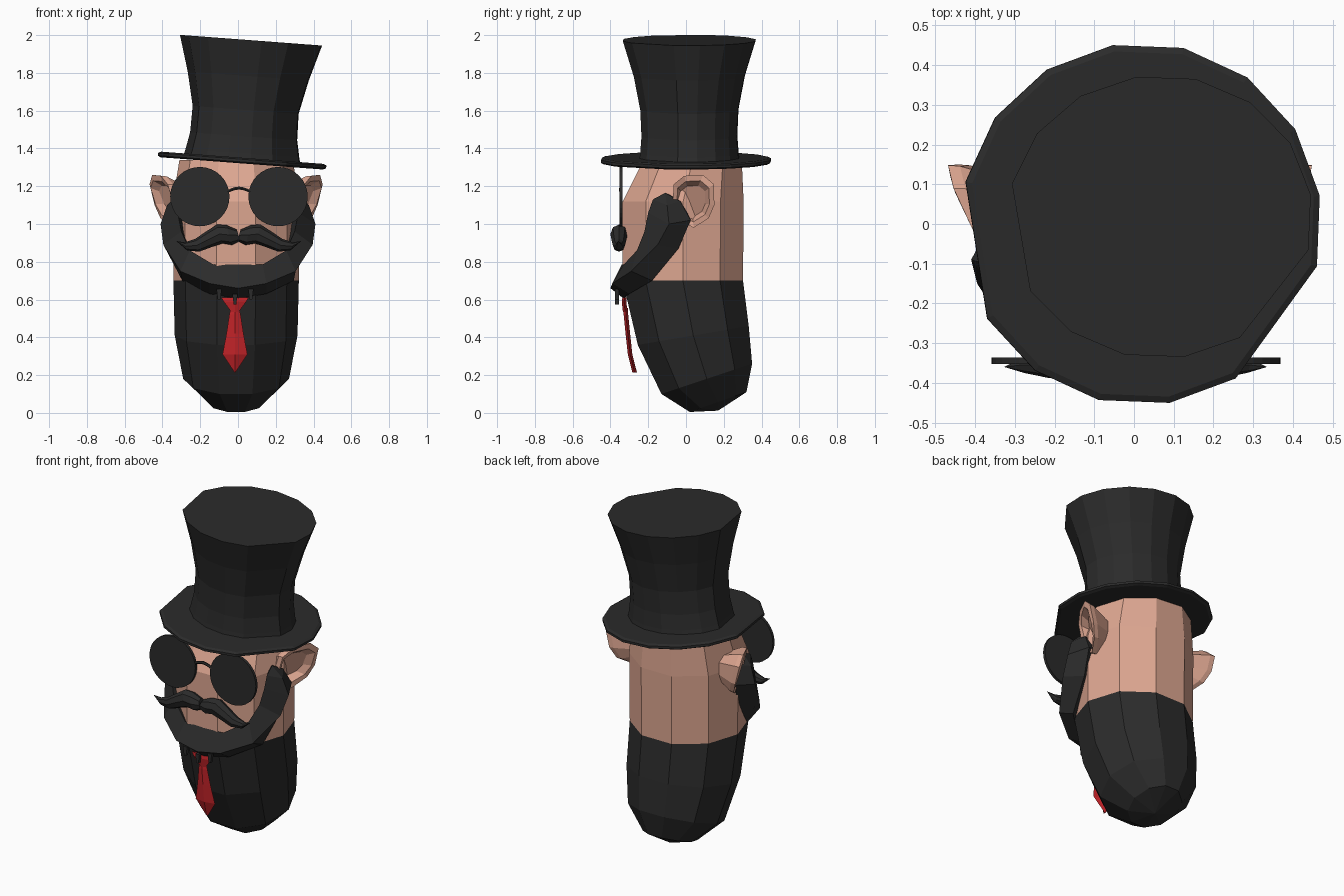
import bpy, bmesh, math
from mathutils import Vector

if "Cube" in bpy.data.objects:
    bpy.data.objects.remove(bpy.data.objects["Cube"])


def material(name, rgb):
    m = bpy.data.materials.new(name)
    m.diffuse_color = (*rgb, 1)
    m.use_nodes = True
    m.node_tree.nodes["Principled BSDF"].inputs["Base Color"].default_value = m.diffuse_color
    return m


BLACK = material("soft black", (0.024, 0.024, 0.024))
SKIN = material("skin", (0.72, 0.38, 0.28))
RED = material("tie red", (0.58, 0.018, 0.023))


def loft(name, rings, mats, cap_start=True, cap_end=True, closed=True):
    """Skin a list of equal-length point rings; one-point rings make tips."""
    bm = bmesh.new()
    vs = [[bm.verts.new(p) for p in r] for r in rings]
    for a, b in zip(vs, vs[1:]):
        n = max(len(a), len(b))
        for i in range(n):
            j = (i + 1) % n
            if len(a) == 1:
                bm.faces.new((a[0], b[i], b[j]))
            elif len(b) == 1:
                bm.faces.new((a[i], a[j], b[0]))
            else:
                bm.faces.new((a[i], a[j], b[j], b[i]))
    if cap_start and len(vs[0]) > 2:
        bm.faces.new(vs[0])
    if cap_end and len(vs[-1]) > 2:
        bm.faces.new(vs[-1])
    bmesh.ops.recalc_face_normals(bm, faces=bm.faces[:])
    me = bpy.data.meshes.new(name)
    bm.to_mesh(me)
    bm.free()
    for m in mats:
        me.materials.append(m)
    ob = bpy.data.objects.new(name, me)
    bpy.context.collection.objects.link(ob)
    return ob


def flip(rings, cx=0.0):
    return [[(2 * cx - p[0], p[1], p[2]) for p in r] for r in rings]


# Body and head: ten-sided tilted rings (z front, z back, y front, y back, half width)
CX = -0.01
levels = [(0.005, 0.11, 0.02, 0.32, 0.15), (0.10, 0.26, -0.13, 0.35, 0.28),
          (0.36, 0.46, -0.255, 0.332, 0.325), (0.70, 0.70, -0.335, 0.302, 0.332),
          (1.12, 1.12, -0.335, 0.305, 0.335), (1.34, 1.34, -0.225, 0.295, 0.30)]
rings = [[(CX, 0.17, 0.012)]]
for zf, zb, yf, yb, rx in levels:
    ring = []
    for k in range(10):
        a = math.radians(18 + 36 * k)
        t = 0.5 - 0.5 * math.cos(a) / math.cos(math.radians(18))
        ring.append((CX + rx * math.sin(a), yf + (yb - yf) * t, zf + (zb - zf) * t))
    rings.append(ring)
body = loft("body_and_head", rings, [BLACK, SKIN])
for p in body.data.polygons:
    p.material_index = 1 if p.center.z > 0.7 else 0

# Ears: flared cups with a recessed middle
outline = [(-0.07, 1.12), (-0.065, 1.21), (-0.01, 1.255), (0.09, 1.26), (0.148, 1.21),
           (0.15, 1.10), (0.12, 1.03), (0.04, 0.98), (-0.03, 1.02)]


def ear_ring(scale, depth, base=None):
    out = []
    for y, z in outline:
        x = 0.32 + 0.45 * (y + 0.07) + 0.25 * (z - 1.05) if base is None else base
        sy, sz = 0.03 + (y - 0.03) * scale, 1.12 + (z - 1.12) * scale
        out.append((CX + x - depth, sy, sz))
    return out


ear = [ear_ring(0.6, 0, 0.27), ear_ring(0.98, 0.03), ear_ring(1, 0),
       ear_ring(0.78, 0.005), ear_ring(0.6, 0.05)]
loft("right_ear", ear, [SKIN])
loft("left_ear", flip(ear, CX), [SKIN])

# Beard: stations from chin to sideburn (upper edge, outer ridge, lower edge)
half = [((0.13, -0.33, 0.785), (0.15, -0.39, 0.685), (0.15, -0.30, 0.63)),
        ((0.255, -0.26, 0.86), (0.305, -0.29, 0.75), (0.295, -0.18, 0.70)),
        ((0.30, -0.22, 0.96), (0.395, -0.15, 0.89), (0.33, -0.04, 0.87)),
        ((0.32, -0.20, 1.06), (0.41, -0.09, 1.00), (0.35, 0.025, 1.02)),
        ((0.32, -0.175, 1.13), (0.375, -0.10, 1.10), (0.33, -0.03, 1.12))]
right = [[a, b, c, (0.75 * (a[0] + c[0]) / 2, (a[1] + c[1]) / 2 + 0.08, (a[2] + c[2]) / 2)]
         for a, b, c in half] + [[(0.31, -0.11, 1.165)]]
chin = [[(0, -0.34, 0.785), (0, -0.40, 0.66), (0, -0.33, 0.605), (0, -0.22, 0.70)]]
loft("beard", flip(right)[::-1] + chin + right, [BLACK])

# Moustache: tapered eight-sided tubes (x, z, half height)
stations = [(0.0, 0.94, 0.03), (0.05, 0.942, 0.053), (0.10, 0.947, 0.05), (0.16, 0.918, 0.042),
            (0.22, 0.887, 0.034), (0.28, 0.882, 0.021)]
tache = []
for x, z, r in stations:
    tache.append([(0.005 + x + 0.3 * r * math.sin(k * math.pi / 4),
                   -0.355 + min(0.045, r * 0.95) * math.cos(k * math.pi / 4),
                   z + r * math.sin(k * math.pi / 4)) for k in range(8)])
tache.append([(0.335, -0.36, 0.91)])
loft("moustache_right", tache, [BLACK])
loft("moustache_left", flip(tache, 0.004), [BLACK])


# Glasses: two dark discs and an arched bridge
def disc(cx, y):
    return [(cx + 0.157 * math.cos(k * math.pi / 16), y, 1.145 + 0.157 * math.sin(k * math.pi / 16))
            for k in range(32)]


for name, cx in (("left_lens", -0.202), ("right_lens", 0.212)):
    loft(name, [disc(cx, -0.353), disc(cx, -0.336)], [BLACK])
bridge = []
for i in range(7):
    t = i / 6
    zc = 1.172 + 0.018 * math.sin(math.pi * t)
    bridge.append([(-0.055 + 0.12 * t, -0.345 + 0.009 * math.cos(k * math.pi / 3),
                    zc + 0.009 * math.sin(k * math.pi / 3)) for k in range(6)])
loft("glasses_bridge", bridge, [BLACK])


# Tie: ridged knot and blade (z, y, half width)
def tie_part(name, rows):
    loft(name, [[(-0.016 - w, y, z), (-0.016, y - 0.012, z), (-0.016 + w, y, z), (-0.016, y + 0.012, z)]
                for z, y, w in rows], [RED])


tie_part("tie_knot", [(0.61, -0.325, 0.072), (0.59, -0.328, 0.06), (0.535, -0.322, 0.02)])
tie_part("tie_blade", [(0.555, -0.318, 0.022), (0.52, -0.318, 0.03), (0.42, -0.308, 0.045),
                       (0.31, -0.296, 0.066), (0.215, -0.272, 0.003)])

# Small tufts hanging under the chin
for i, (x, z) in enumerate(((-0.10, 0.625), (-0.016, 0.60), (0.068, 0.625))):
    loft("chin_tuft_%d" % i, [[(x + sx * w, -0.365 + sy * 0.01, z + dz) for sx, sy in
                               ((-1, -1), (1, -1), (1, 1), (-1, 1))]
                              for dz, w in ((-0.025, 0.007), (0.03, 0.014))], [BLACK])

# Top hat: sixteen-sided with two corners missing, tilted to one side
angles = [math.radians(9 + 22.5 * k) for k in range(16) if k not in (8, 14)]


def oval(h, rx, ry, cy=0.0):
    return [(rx * math.cos(a), cy + ry * math.sin(a), h) for a in angles]


brim = loft("hat_brim", [oval(-0.014, 0.44, 0.44), oval(-0.006, 0.456, 0.456),
                         oval(0.008, 0.456, 0.456), oval(0.016, 0.44, 0.44)], [BLACK])
crown = loft("hat_crown", [oval(h, rx, ry, 0.018) for h, rx, ry in
                           ((0, 0.318, 0.27), (0.04, 0.308, 0.264), (0.13, 0.29, 0.257),
                            (0.27, 0.287, 0.263), (0.45, 0.328, 0.298), (0.64, 0.385, 0.357))], [BLACK])
for ob in (brim, crown):
    ob.location = Vector((0.018, 0, 1.335))
    ob.rotation_euler = (0, math.radians(4.3), 0)
